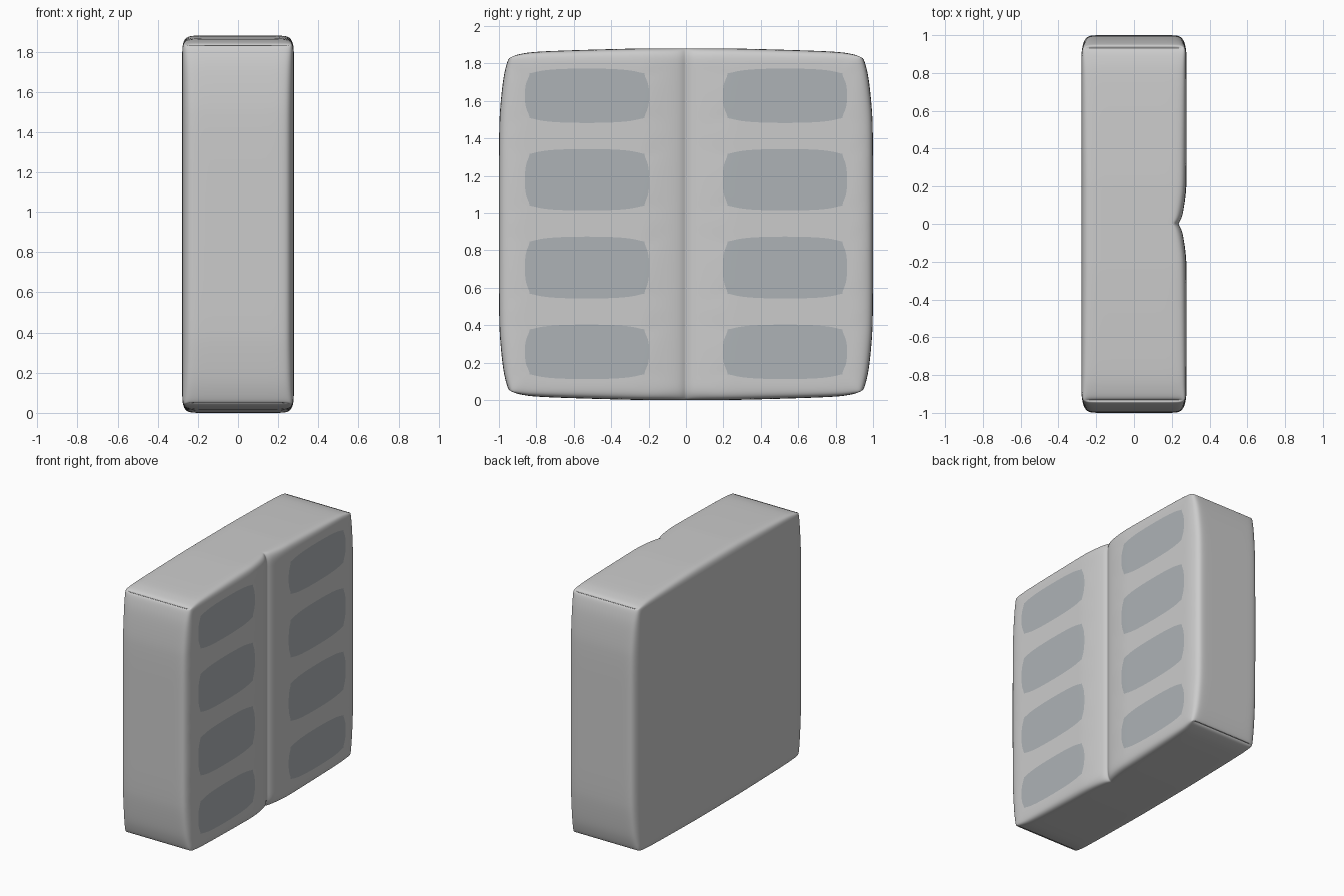
import bpy, bmesh

if "Cube" in bpy.data.objects:
    bpy.data.objects.remove(bpy.data.objects["Cube"])

# Main dimensions
HX, HY, H = 0.278, 1.0, 1.88
WIN_Y = (0.195, 0.865)
WIN_Z = [(0.11, 0.405), (0.54, 0.875), (1.01, 1.345), (1.48, 1.775)]
S = 0.07

# Cage lines along each axis
xs = [-HX, -0.19, 0.19, HX]
half = [0.02, 0.12, 0.195, 0.27, 0.79, 0.865, 0.93, HY]
ys = [-v for v in reversed(half)] + [0.0] + half
zs = [0.0, 0.04]
for i, (a, b) in enumerate(WIN_Z):
    zs += [a, a + S, b - S, b]
    if i < 3:
        zs.append((b + WIN_Z[i + 1][0]) / 2)
zs += [1.84, H]
axes = [xs, ys, zs]


def window_cell(y, z):
    return WIN_Y[0] < abs(y) < WIN_Y[1] and any(a < z < b for a, b in WIN_Z)


def shape(x, y, z):
    """Move a cage point: window corners, groove, rounded body edges."""
    side = 1 if y > 0 else -1
    end_y, end_z = abs(y) == HY, z in (0.0, H)
    u, v = abs(y) / HY, abs(z - H / 2) / (H / 2)
    nx, ny, nz = x, y, z
    if x == HX:
        # Cut the corners of the window panels
        for a, b in WIN_Z:
            if z in (a, b) and abs(y) in WIN_Y:
                ny += side * (0.06 if abs(y) == WIN_Y[0] else -0.06)
                nz += 0.06 if z == a else -0.06
        # Central vertical groove
        nx -= {0.0: 0.05, 0.02: 0.025, 0.12: 0.008}.get(abs(y), 0.0)
    if abs(x) == HX and (end_y or end_z):
        nx -= 0.022 if x > 0 else -0.022
    if end_y:
        ny -= side * 0.07 * v ** 6
    if end_z:
        nz += (0.06 if z == 0.0 else -0.06) * u ** 6
    return nx, ny, nz


# Box shell cage with window faces marked
bm = bmesh.new()
verts = {}


def vert(idx):
    if idx not in verts:
        verts[idx] = bm.verts.new(shape(*(axes[k][idx[k]] for k in range(3))))
    return verts[idx]


for n in range(3):
    p, q = (n + 1) % 3, (n + 2) % 3
    for end in (0, len(axes[n]) - 1):
        for i in range(len(axes[p]) - 1):
            for j in range(len(axes[q]) - 1):
                loop = []
                for di, dj in ((0, 0), (1, 0), (1, 1), (0, 1)):
                    idx = [0, 0, 0]
                    idx[n], idx[p], idx[q] = end, i + di, j + dj
                    loop.append(vert(tuple(idx)))
                f = bm.faces.new(loop if end else loop[::-1])
                f.smooth = True
                if n == 0 and end and window_cell((ys[i] + ys[i + 1]) / 2,
                                                  (zs[j] + zs[j + 1]) / 2):
                    f.material_index = 1

mesh = bpy.data.meshes.new("building_block")
bm.to_mesh(mesh)
bm.free()
body = bpy.data.objects.new("building_block", mesh)
bpy.context.collection.objects.link(body)

# Plain body, grey window panels
glass = bpy.data.materials.new("window_grey")
glass.diffuse_color = (0.42, 0.45, 0.47, 1)
glass.use_nodes = True
glass.node_tree.nodes["Principled BSDF"].inputs["Base Color"].default_value = glass.diffuse_color
mesh.materials.append(None)
mesh.materials.append(glass)

# Smooth the cage
sub = body.modifiers.new("smooth", 'SUBSURF')
sub.levels = sub.render_levels = 3
